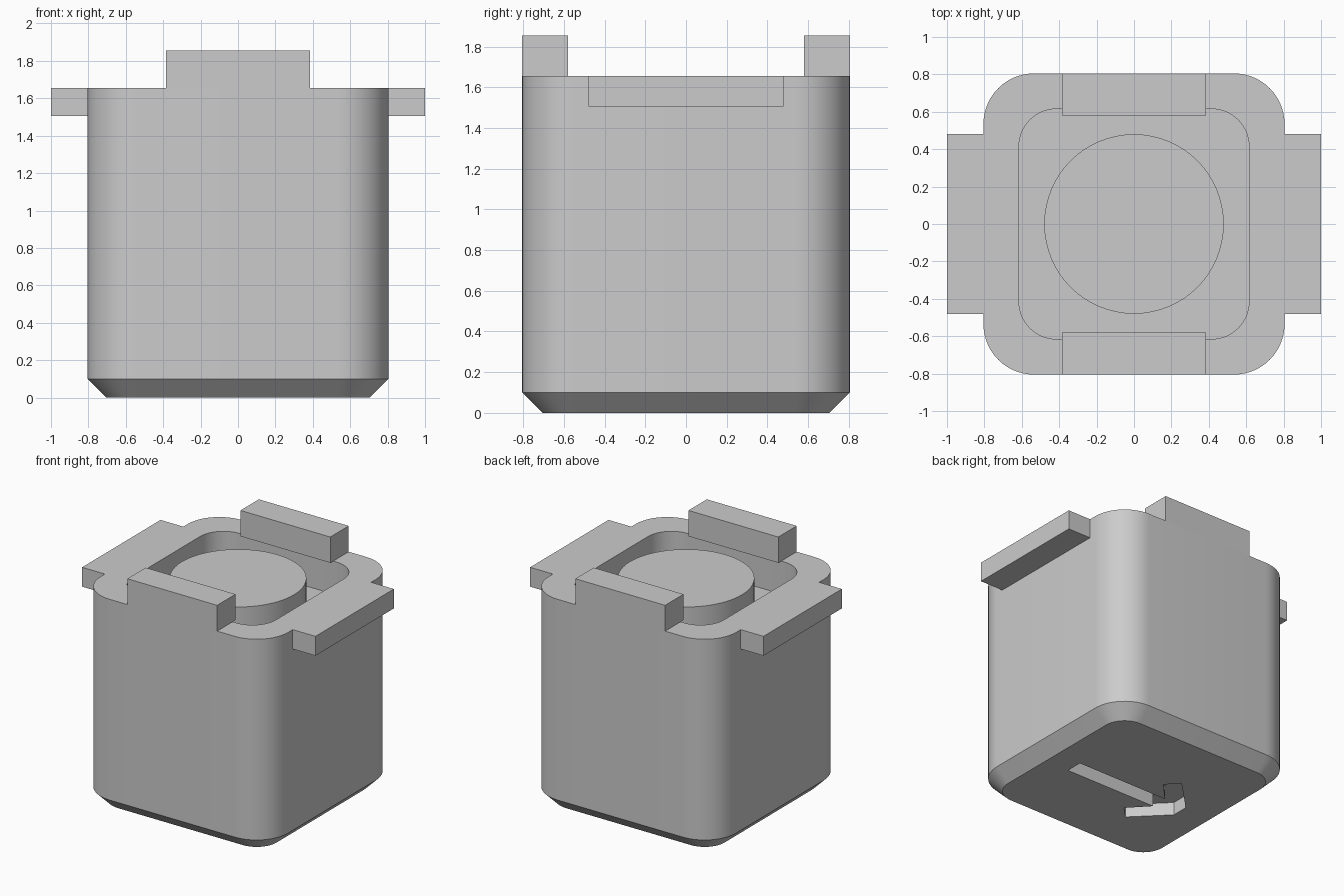
import bpy, bmesh, math

cube = bpy.data.objects.get("Cube")
if cube:
    bpy.data.objects.remove(cube, do_unlink=True)

grey = bpy.data.materials.new("plain_grey")
grey.use_nodes = True
grey.diffuse_color = (0.6, 0.6, 0.6, 1)
grey.node_tree.nodes["Principled BSDF"].inputs["Base Color"].default_value = (0.6, 0.6, 0.6, 1)

RIM, TOP, FLOOR = 1.655, 1.855, 1.4
HALF = 0.805


def rounded_square(half, radius, z, steps=14):
    """Counter-clockwise outline of a square with round corners."""
    c = half - radius
    points = []
    for k, (sx, sy) in enumerate(((1, 1), (-1, 1), (-1, -1), (1, -1))):
        for i in range(steps + 1):
            a = math.pi / 2 * (k + i / steps)
            points.append((sx * c + radius * math.cos(a), sy * c + radius * math.sin(a), z))
    return points


def loft(name, rings):
    """Skin a stack of outlines and cap both ends."""
    bm = bmesh.new()
    loops = [[bm.verts.new(p) for p in ring] for ring in rings]
    n = len(loops[0])
    for low, high in zip(loops, loops[1:]):
        for i in range(n):
            j = (i + 1) % n
            bm.faces.new((low[i], low[j], high[j], high[i]))
    bm.faces.new(loops[0][::-1])
    bm.faces.new(loops[-1])
    bmesh.ops.recalc_face_normals(bm, faces=bm.faces)
    mesh = bpy.data.meshes.new(name)
    bm.to_mesh(mesh)
    bm.free()
    mesh.materials.append(grey)
    obj = bpy.data.objects.new(name, mesh)
    bpy.context.collection.objects.link(obj)
    return obj


def box(name, x0, x1, y0, y1, z0, z1):
    base = ((x0, y0), (x1, y0), (x1, y1), (x0, y1))
    return loft(name, [[(x, y, z) for x, y in base] for z in (z0, z1)])


def smooth(obj):
    bpy.ops.object.select_all(action="DESELECT")
    obj.select_set(True)
    bpy.context.view_layer.objects.active = obj
    bpy.ops.object.shade_smooth_by_angle(angle=math.radians(30))


# Body with chamfered foot and a recess in the top
body = loft("body", [
    rounded_square(HALF - 0.1, 0.17, 0),
    rounded_square(HALF, 0.27, 0.1),
    rounded_square(HALF, 0.27, RIM),
    rounded_square(0.615, 0.2, RIM),
    rounded_square(0.615, 0.2, FLOOR),
])

# Arrow-shaped groove under the foot
side = [(0.5, 0.065), (-0.28, 0.065), (-0.14, 0.215), (-0.23, 0.305), (-0.47, 0.065)]
outline = side + [(x, -y) for x, y in reversed(side)]
cutter = loft("groove_cutter", [[(x, y - 0.06, z) for x, y in outline] for z in (-0.1, 0.1)])
cutter.hide_render = True
cut = body.modifiers.new("groove", "BOOLEAN")
cut.operation, cut.solver, cut.object = "DIFFERENCE", "EXACT", cutter
bpy.context.view_layer.objects.active = body
bpy.ops.object.modifier_apply(modifier=cut.name)
bpy.data.objects.remove(cutter, do_unlink=True)
smooth(body)

# Round post standing in the recess
circle = [(0.48 * math.cos(a), 0.48 * math.sin(a)) for a in (math.tau * i / 64 for i in range(64))]
smooth(loft("centre_post", [[(x, y, z) for x, y in circle] for z in (FLOOR, RIM)]))

# Upright tabs at front and back, flat handles at the sides
box("front_tab", -0.385, 0.385, -HALF, -0.58, RIM, TOP)
box("back_tab", -0.385, 0.385, 0.58, HALF, RIM, TOP)
box("left_handle", HALF, 1, -0.48, 0.48, 1.505, RIM)
box("right_handle", -1, -HALF, -0.48, 0.48, 1.505, RIM)
